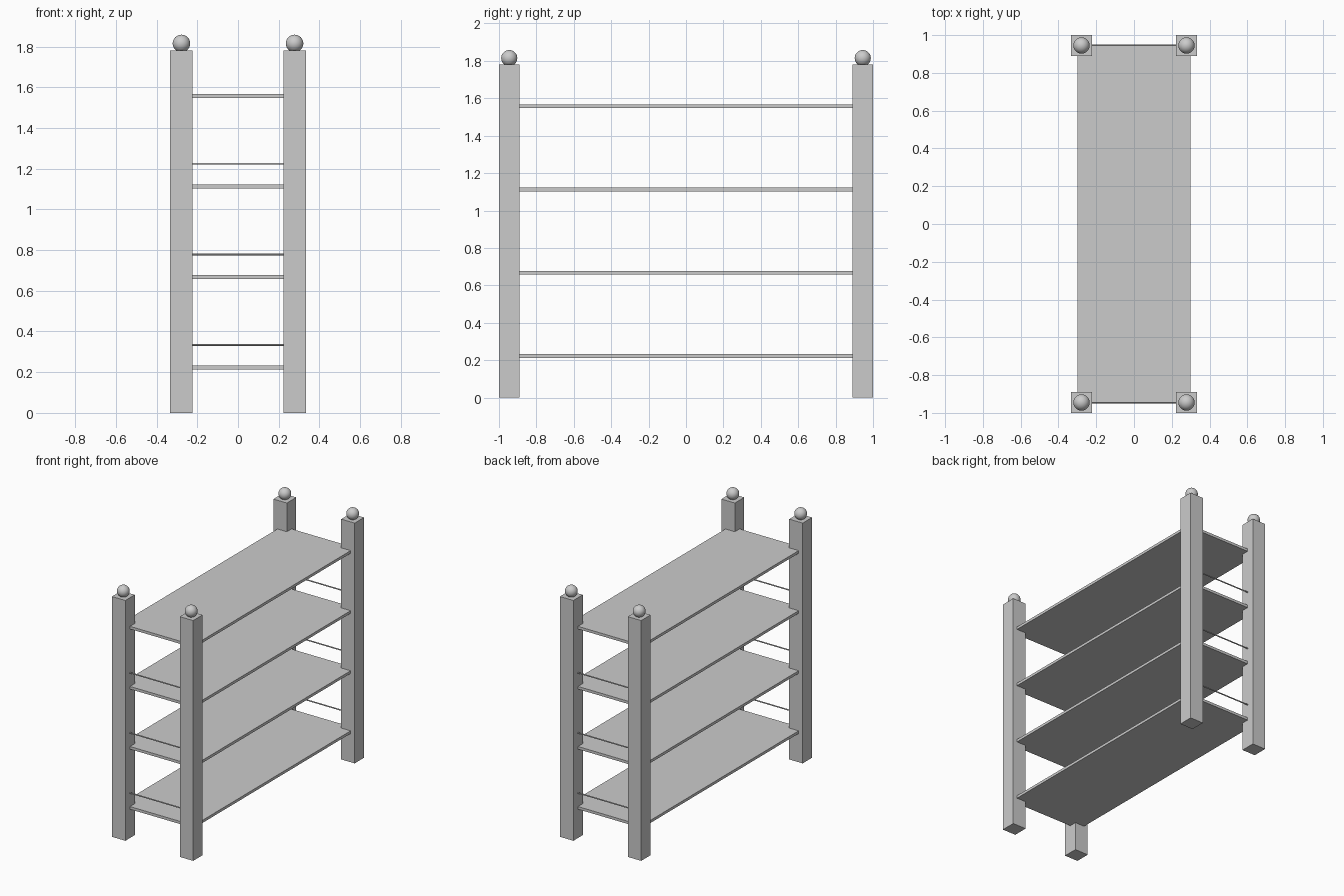
import bpy, math

if "Cube" in bpy.data.objects:
    bpy.data.objects.remove(bpy.data.objects["Cube"])

POST_X, POST_Y, POST_W, POST_H = 0.278, 0.945, 0.11, 1.78
STEP = POST_H / 4


def box(name, loc, size):
    bpy.ops.mesh.primitive_cube_add(size=1, location=loc)
    ob = bpy.context.object
    ob.name = name
    ob.scale = size
    bpy.ops.object.transform_apply(location=False, rotation=False, scale=True)
    return ob


# Corner posts with ball finials
for sx in (-1, 1):
    for sy in (-1, 1):
        x, y = sx * POST_X, sy * POST_Y
        box("corner_post", (x, y, POST_H / 2), (POST_W, POST_W, POST_H))
        bpy.ops.mesh.primitive_uv_sphere_add(segments=32, ring_count=16, radius=0.043,
                                             location=(x, y, 1.815))
        bpy.context.object.name = "post_finial"
        bpy.ops.object.shade_smooth()

# Shelves, and a thin end rail above all but the top one
for i in range(4):
    z = STEP * (i + 0.5)
    box("shelf", (0, 0, z), (0.6, 1.89, 0.02))
    if i < 3:
        for sy in (-1, 1):
            bpy.ops.mesh.primitive_cylinder_add(vertices=16, radius=0.0045, depth=2 * POST_X,
                                                location=(0, sy * POST_Y, z + STEP / 4),
                                                rotation=(0, math.pi / 2, 0))
            bpy.context.object.name = "end_rail"
            bpy.ops.object.shade_smooth_by_angle()
